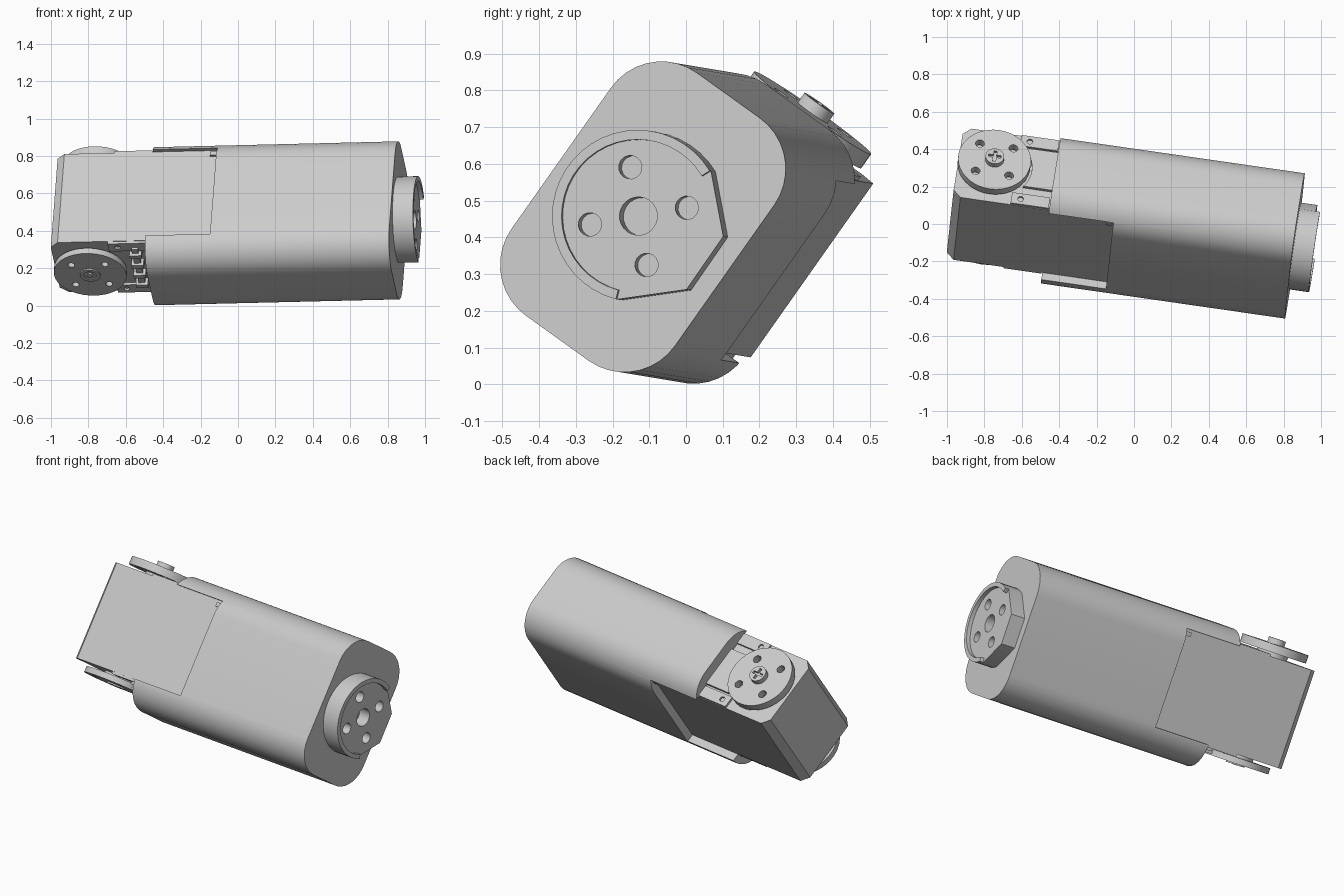
import bpy, bmesh, math
from mathutils import Matrix, Vector

cube = bpy.data.objects.get("Cube")
if cube:
    bpy.data.objects.remove(cube, do_unlink=True)

grey = bpy.data.materials.new("light_grey")
grey.use_nodes = True
COLOUR = (0.6, 0.6, 0.6, 1)
grey.diffuse_color = COLOUR
grey.node_tree.nodes["Principled BSDF"].inputs["Base Color"].default_value = COLOUR

# Tilted frame: length axis, width axis (servo shaft) and thickness axis
LEN = Vector((0.9895, -0.1425, 0.0237)).normalized()
WID = Vector((0.0633, 0.575, 0.8154))
WID = (WID - WID.dot(LEN) * LEN).normalized()
THK = LEN.cross(WID)
FRAME = Matrix.Translation((0, 0, 0.44)) @ Matrix((LEN, WID, THK)).transposed().to_4x4()
MID = -0.008      # thickness position of the body axis
SHAFT = -0.78     # length position of the servo shaft
POCKET = (-0.255, 0.325)
parts = []


def prism(name, pts, axis, a, b, keep=True):
    """Extrude a 2D outline along 'l' (outline w,n) or 'w' (outline l,n)."""
    def at(p, d):
        return (d, p[0], p[1]) if axis == "l" else (p[0], d, p[1])
    bm = bmesh.new()
    low = [bm.verts.new(at(p, a)) for p in pts]
    high = [bm.verts.new(at(p, b)) for p in pts]
    bm.faces.new(low)
    bm.faces.new(high)
    for i in range(len(pts)):
        j = (i + 1) % len(pts)
        bm.faces.new((low[i], low[j], high[j], high[i]))
    bmesh.ops.recalc_face_normals(bm, faces=bm.faces)
    mesh = bpy.data.meshes.new(name)
    bm.to_mesh(mesh)
    bm.free()
    mesh.materials.append(grey)
    obj = bpy.data.objects.new(name, mesh)
    bpy.context.collection.objects.link(obj)
    if keep:
        parts.append(obj)
    return obj


def arc(c, r, start=0, end=360, n=32):
    full = end - start == 360
    angles = [math.radians(start + (end - start) * i / (n if full else n - 1)) for i in range(n)]
    return [(c[0] + r * math.cos(t), c[1] + r * math.sin(t)) for t in angles]


def rect(u0, u1, v0, v1):
    return [(u0, v0), (u1, v0), (u1, v1), (u0, v1)]


def cut(obj, cutter):
    mod = obj.modifiers.new("cut", "BOOLEAN")
    mod.operation = "DIFFERENCE"
    mod.solver = "EXACT"
    mod.object = cutter
    bpy.context.view_layer.objects.active = obj
    bpy.ops.object.modifier_apply(modifier=mod.name)
    bpy.data.objects.remove(cutter, do_unlink=True)


def diagonal(c, dist):
    return [arc(c, dist, 45 + 90 * k, 46 + 90 * k, 2)[0] for k in range(4)]


# Body shell: rounded box with a pocket open on both broad sides
HW, HN, R = 0.405, 0.276, 0.17
outline = []
for k, (sw, sn) in enumerate([(1, 1), (-1, 1), (-1, -1), (1, -1)]):
    outline += arc((sw * (HW - R), MID + sn * (HN - R)), R, 90 * k, 90 * k + 90, 10)
body = prism("body_shell", outline, "l", -0.45, 0.868)
cut(body, prism("pocket", rect(*POCKET, -0.5, 0.5), "l", -0.6, -0.1, False))

# Servo case with chamfered long edges at its free end
T, C = 0.228, 0.042
case_outline = [(-0.1, MID - T), (-0.1, MID + T), (-0.93, MID + T), (-0.972, MID + T - C),
                (-0.972, MID - T + C), (-0.93, MID - T)]
prism("servo_case", case_outline, "w", *POCKET)

# End knob: round on one side, faceted on the other, with drilled holes
axis = (0, MID)
RIM_START, RIM_END = -23, 201
knob_outline = arc(axis, 0.234, RIM_START, RIM_END, 28)
knob_outline += [arc(axis, 0.24, d, d + 1, 2)[0] for d in (-111, -68)]
knob = prism("end_knob", knob_outline, "l", 0.868, 0.955)
cut(knob, prism("bore", arc(axis, 0.052, n=24), "l", 0.88, 1.1, False))
for c in diagonal(axis, 0.135):
    cut(knob, prism("hole", arc(c, 0.032, n=16), "l", 0.9, 1.1, False))
rim_outline = arc(axis, 0.234, RIM_START, RIM_END, 28) + arc(axis, 0.208, RIM_START, RIM_END, 28)[::-1]
prism("knob_rim", rim_outline, "l", 0.955, 0.978)

# Servo horns: drilled discs on both ends of the shaft
shaft = (SHAFT, MID)


def horn(name, inner, outer, case, hole_radius):
    disc = prism(name, arc(shaft, 0.195, n=40), "w", inner, outer)
    for c in diagonal(shaft, 0.128):
        cut(disc, prism("hole", arc(c, hole_radius, n=14), "w", -1, 1, False))
    prism(name + "_boss", arc(shaft, 0.09), "w", case, inner)


horn("upper_horn", 0.348, 0.395, POCKET[1], 0.024)
horn("lower_horn", -0.272, -0.307, POCKET[0], 0.019)

# Upper screw with a cross slot
screw = prism("upper_screw", arc(shaft, 0.05, n=24), "w", 0.395, 0.427)
for a, b in ((0.034, 0.008), (0.008, 0.034)):
    cut(screw, prism("slot", rect(SHAFT - a, SHAFT + a, MID - b, MID + b), "w", 0.412, 0.5, False))

# Lower hub ring with a centre pin
hub = prism("lower_hub", arc(shaft, 0.055, n=24), "w", -0.307, -0.315)
cut(hub, prism("hub_bore", arc(shaft, 0.034, n=20), "w", -0.5, -0.309, False))
prism("lower_pin", arc(shaft, 0.016, n=12), "w", -0.309, -0.317)

# Drilled mounting tabs on both shaft sides of the case
for label, side, face, out in (("upper", 1, POCKET[1], 0.338), ("lower", -1, POCKET[0], -0.27)):
    for end, s in (("front", 1), ("back", -1)):
        n = MID + s * 0.19
        tab = prism(f"{label}_{end}_tab", rect(-0.66, -0.455, n - 0.035, n + 0.035), "w", face, out)
        cut(tab, prism("hole", arc((-0.61, n), 0.016, n=12), "w", face + side * 0.002, side, False))

# Raised cover beside the upper horn, rounded around the disc
cover = prism("upper_cover", rect(-0.62, -0.45, -0.15, 0.1), "w", POCKET[1], 0.342)
cut(cover, prism("horn_clearance", arc(shaft, 0.205, n=40), "w", 0, 1, False))

# Cable plug and pins under the case
prism("cable_plug", rect(-0.535, -0.5, -0.17, 0.18), "w", POCKET[0], -0.285)
for k in range(4):
    n = -0.14 + 0.09 * k
    prism(f"plug_pin_{k + 1}", rect(-0.55, -0.485, n - 0.014, n + 0.014), "w", POCKET[0], -0.3)

# Small clips at the pocket corner on each broad side
for end, s in (("front", 1), ("back", -1)):
    edge = sorted((MID + s * T, MID + s * (T + 0.015)))
    prism(f"{end}_clip", rect(-0.14, -0.1, *edge), "w", 0.285, 0.31)

# Set everything into the tilted frame and shade it
for obj in parts:
    obj.data.transform(FRAME)
    obj.data.update()
bpy.context.view_layer.update()
bpy.ops.object.select_all(action="DESELECT")
for obj in parts:
    obj.select_set(True)
bpy.context.view_layer.objects.active = body
bpy.ops.object.shade_smooth_by_angle(angle=math.radians(30))
